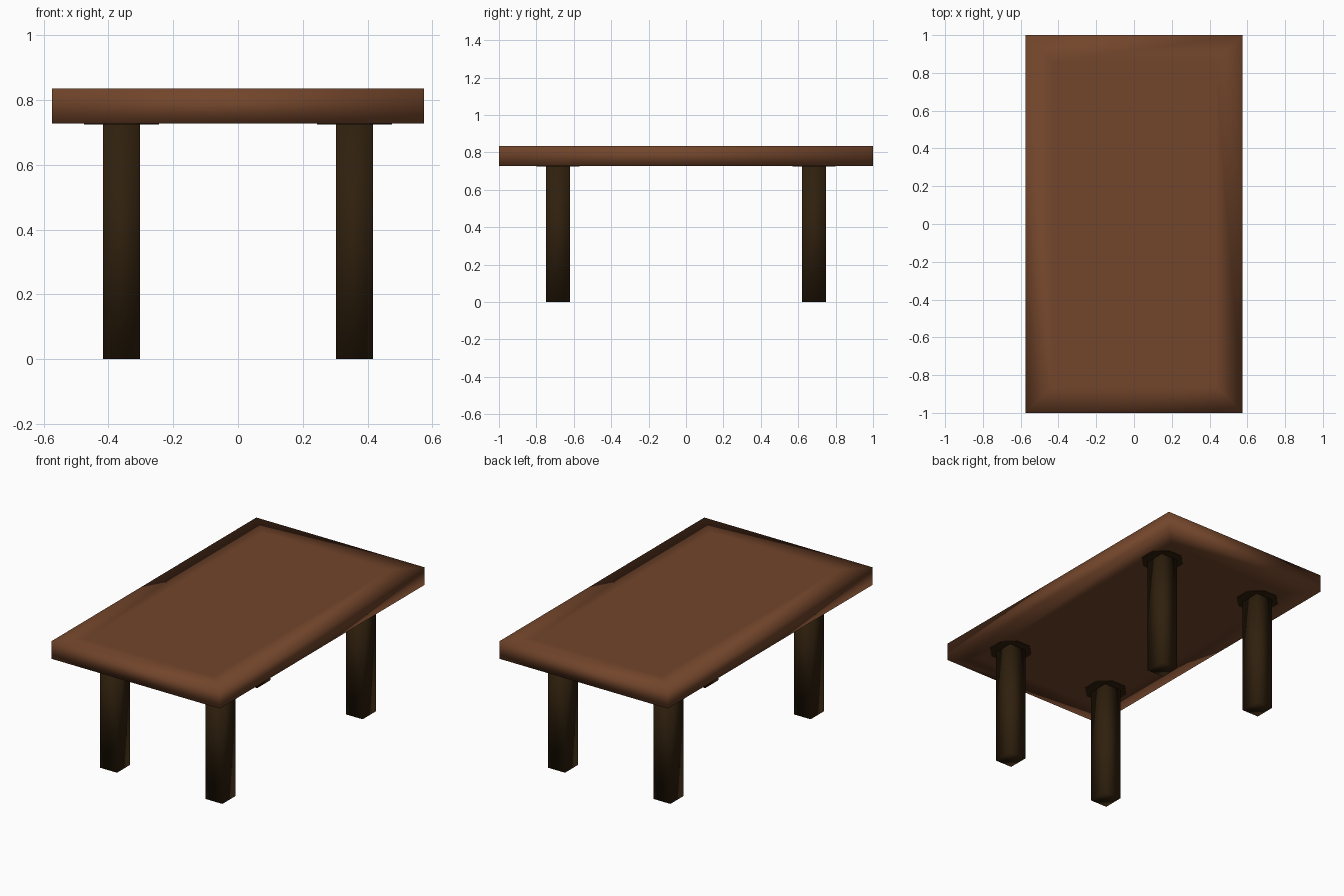
import bpy, bmesh, math
from mathutils import Matrix, Vector

if "Cube" in bpy.data.objects:
    bpy.data.objects.remove(bpy.data.objects["Cube"])


def material(name, rgb):
    m = bpy.data.materials.new(name)
    m.diffuse_color = (*rgb, 1)
    m.use_nodes = True
    m.node_tree.nodes["Principled BSDF"].inputs["Base Color"].default_value = m.diffuse_color
    return m


brown = material("brown wood", (0.17, 0.060, 0.024))
dark = material("dark wood", (0.029, 0.0145, 0.0042))


def finish(name, bm, mat, smooth):
    bmesh.ops.recalc_face_normals(bm, faces=bm.faces)
    for f in bm.faces:
        f.smooth = smooth
    me = bpy.data.meshes.new(name)
    bm.to_mesh(me)
    bm.free()
    me.materials.append(mat)
    ob = bpy.data.objects.new(name, me)
    bpy.context.collection.objects.link(ob)
    return ob


def box(lo, hi):
    bm = bmesh.new()
    lo, hi = Vector(lo), Vector(hi)
    size = hi - lo
    bmesh.ops.create_cube(bm, size=1, matrix=Matrix.Translation((lo + hi) / 2)
                          @ Matrix.Diagonal((*size, 1)))
    return bm


UNDER, TOP = 0.727, 0.835

# Table top: slab with inset upper and lower faces, softly shaded edges
bm = box((-0.575, -1, UNDER), (0.575, 1, TOP))
caps = [f for f in bm.faces if abs(f.normal.z) > 0.9]
bmesh.ops.inset_individual(bm, faces=caps, thickness=0.2)
finish("table_top", bm, brown, True)

# Four square legs, each with a dark thin patch on the underside
for sy, end in ((-1, "front"), (1, "back")):
    for sx, side in ((-1, "left"), (1, "right")):
        c = Vector((sx * 0.36, sy * 0.684, 0))
        half = Vector((0.0575, 0.0645, 0))
        bm = box(c - half, c + half + Vector((0, 0, UNDER + 0.01)))
        finish(f"{end}_{side}_leg", bm, dark, True)

        bm = bmesh.new()
        bmesh.ops.create_cone(bm, cap_ends=True, segments=8, radius1=0.125,
                              radius2=0.125, depth=0.006,
                              matrix=Matrix.Translation((c.x, c.y, UNDER))
                              @ Matrix.Rotation(math.pi / 8, 4, 'Z'))
        finish(f"{end}_{side}_leg_patch", bm, dark, False)
